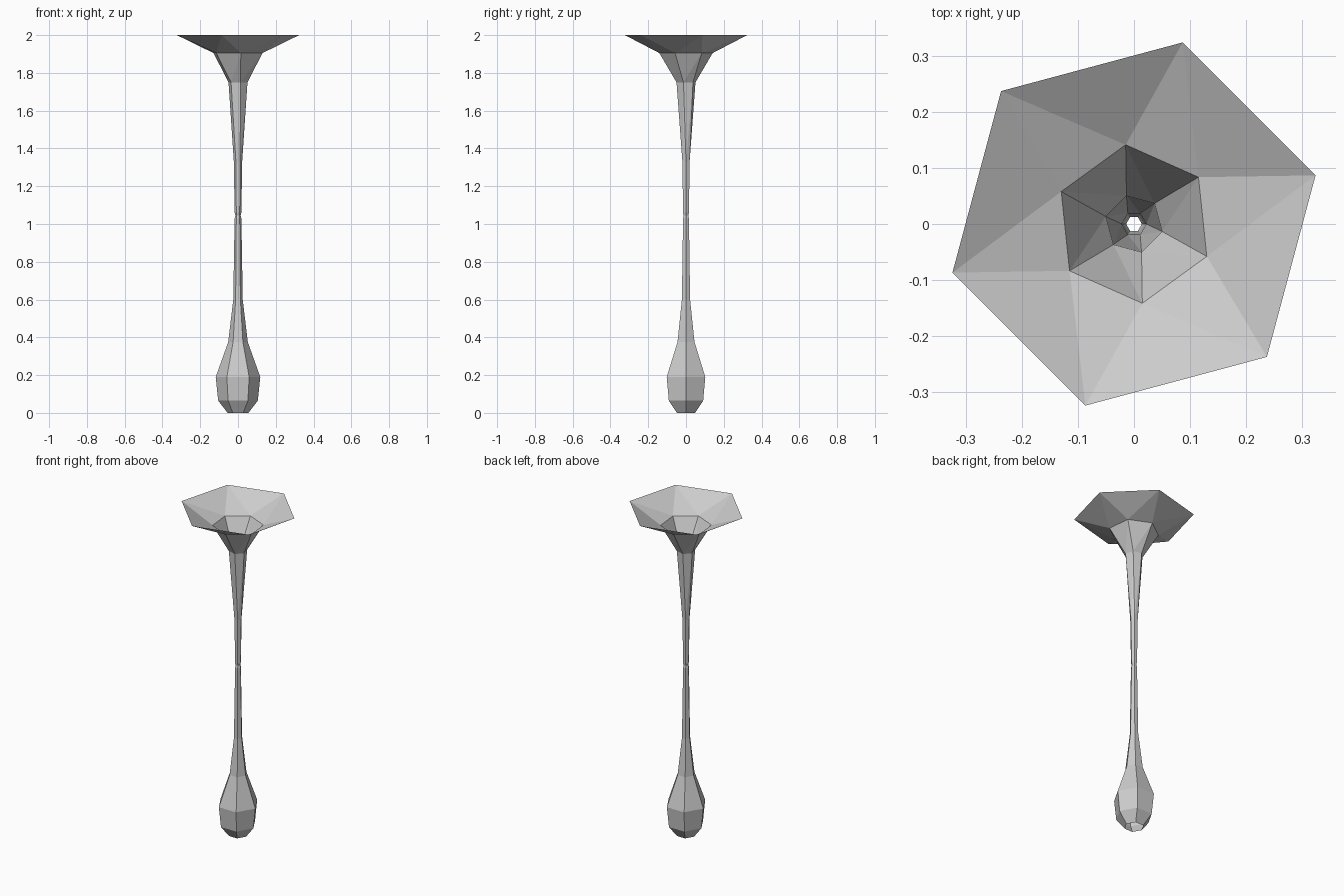
import bpy
import bmesh
from math import cos, sin, radians

cube = bpy.data.objects.get("Cube")
if cube:
    bpy.data.objects.remove(cube, do_unlink=True)

SIDES = 6

grey = bpy.data.materials.new("light_grey")
grey.use_nodes = True
colour = (0.6, 0.6, 0.6, 1)
grey.diffuse_color = colour
grey.node_tree.nodes["Principled BSDF"].inputs["Base Color"].default_value = colour


def hex_tube(name, rings):
    """Open six-sided tube through rings of (height, radius, turn in degrees)."""
    bm = bmesh.new()
    loops = []
    for z, r, turn in rings:
        angles = [radians(turn + 360 / SIDES * i) for i in range(SIDES)]
        loops.append([bm.verts.new((r * cos(a), r * sin(a), z)) for a in angles])
    for k in range(len(loops) - 1):
        low, high = loops[k], loops[k + 1]
        twisted = rings[k][2] != rings[k + 1][2]
        for i in range(SIDES):
            j = (i + 1) % SIDES
            if twisted:
                bm.faces.new((low[i], low[j], high[j]))
                bm.faces.new((low[i], high[j], high[i]))
            else:
                bm.faces.new((low[i], low[j], high[j], high[i]))
    mesh = bpy.data.meshes.new(name)
    bm.to_mesh(mesh)
    bm.free()
    mesh.materials.append(grey)
    obj = bpy.data.objects.new(name, mesh)
    bpy.context.collection.objects.link(obj)
    return obj


# Drop-shaped bulb narrowing into the lower stem, open underneath
hex_tube("lower_bulb_and_stem", [
    (0, 0.055, 0), (0.065, 0.105, 0), (0.19, 0.118, 0), (0.375, 0.052, 0),
    (0.6, 0.025, 0), (1.03, 0.018, 0), (1.045, 0.014, 0)])

# Upper stem widening into the twisted open flare
hex_tube("upper_stem_and_flare", [
    (1.045, 0.014, 0), (1.06, 0.018, 0), (1.33, 0.022, 0),
    (1.75, 0.052, -15), (1.905, 0.142, -24), (2, 0.335, -45)])
